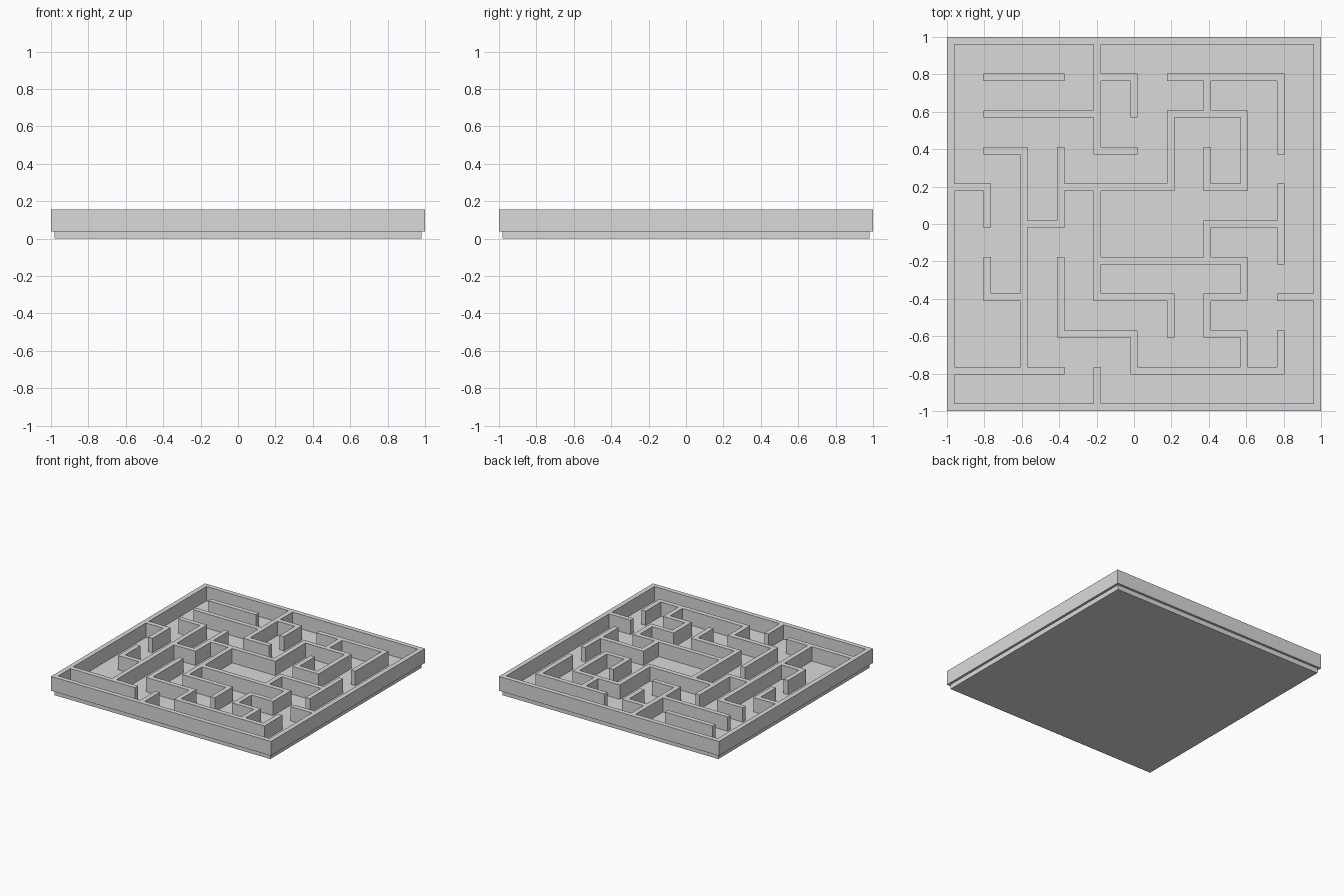
import bpy
import bmesh

cube = bpy.data.objects.get("Cube")
if cube:
    bpy.data.objects.remove(cube, do_unlink=True)

CELLS = 10
T = 2 / 51              # wall thickness and base thickness
PITCH = 5 * T           # spacing of the wall lines
HEIGHT = 3 * T

grey = bpy.data.materials.new("light grey")
grey.use_nodes = True
colour = (0.7, 0.7, 0.7, 1)
grey.diffuse_color = colour
grey.node_tree.nodes["Principled BSDF"].inputs["Base Color"].default_value = colour


def finish(name, bm):
    bmesh.ops.recalc_face_normals(bm, faces=bm.faces[:])
    mesh = bpy.data.meshes.new(name)
    bm.to_mesh(mesh)
    bm.free()
    mesh.materials.append(grey)
    obj = bpy.data.objects.new(name, mesh)
    bpy.context.collection.objects.link(obj)
    return obj


# Wall runs on each line, "start-end" in cell units
ROWS = ["0-10", "0-3 5-9", "3-5 7-8", "1-2 4-6 7-8 9-10", "4-8", "2-3 7-9",
        "0-1 3-6 7-8", "1-2 4-5", "1-4 6-8", "1-3 4-5 6-9", "0-10"]
COLUMNS = ["0-10", "3-4 5-6", "1-7", "2-4 5-7", "0-1 3-6 7-10", "1-2 8-9",
           "2-3 6-8", "2-3 4-5 6-7 8-9", "1-2 3-4 6-8", "1-2 4-6 7-9", "0-10"]


def runs(lines):
    """Yield (line slot, slot along the line) for every wall tile."""
    for line, text in enumerate(lines):
        for run in text.split():
            start, end = map(int, run.split("-"))
            for slot in range(2 * start, 2 * end + 1):
                yield 2 * line, slot


tiles = {(slot, line) for line, slot in runs(ROWS)}
tiles |= {(line, slot) for line, slot in runs(COLUMNS)}


def edge(k):
    """Position of the k-th boundary between posts and spans."""
    return (k // 2 - CELLS / 2) * PITCH + (T / 2 if k % 2 else -T / 2)


# Maze walls: one joined plan, extruded upward
bm = bmesh.new()
corners = {}


def corner(i, j):
    if (i, j) not in corners:
        corners[i, j] = bm.verts.new((edge(i), edge(j), T))
    return corners[i, j]


for i, j in sorted(tiles):
    bm.faces.new([corner(i, j), corner(i + 1, j),
                  corner(i + 1, j + 1), corner(i, j + 1)])
plan = bm.faces[:]
result = bmesh.ops.extrude_face_region(bm, geom=plan, use_keep_orig=True)
top = [v for v in result["geom"] if isinstance(v, bmesh.types.BMVert)]
bmesh.ops.translate(bm, verts=top, vec=(0, 0, HEIGHT))
finish("maze_walls", bm)

# Base plate, reaching to the middle of the outer walls
bm = bmesh.new()
bmesh.ops.create_cube(bm, size=1)
bmesh.ops.scale(bm, verts=bm.verts[:], vec=(CELLS * PITCH, CELLS * PITCH, T))
bmesh.ops.translate(bm, verts=bm.verts[:], vec=(0, 0, T / 2))
finish("base_plate", bm)
